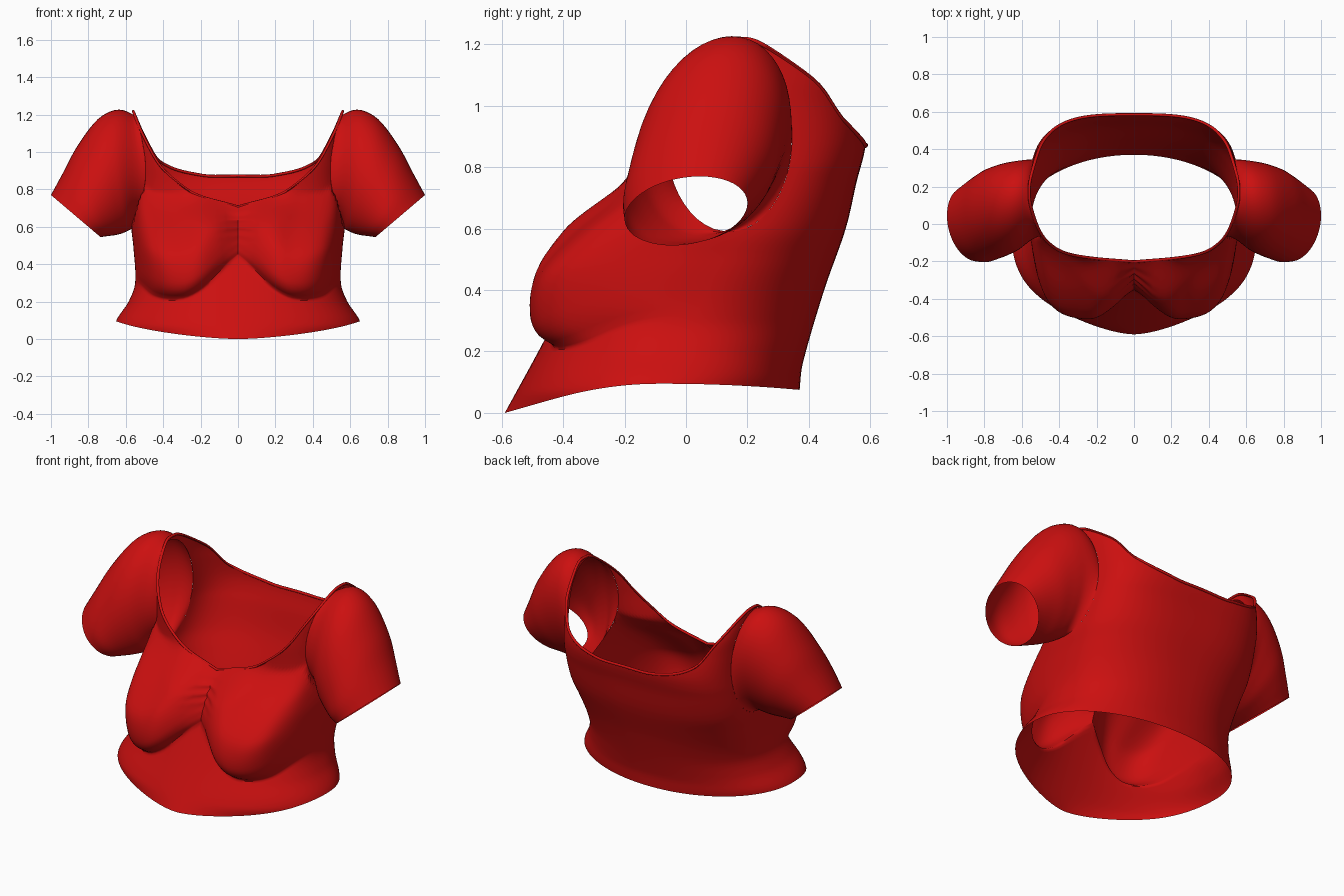
import bpy, bmesh, math

if "Cube" in bpy.data.objects:
    bpy.data.objects.remove(bpy.data.objects["Cube"], do_unlink=True)

red = bpy.data.materials.new("red_cloth")
red.use_nodes = True
red.diffuse_color = (0.6, 0.005, 0.005, 1)
red.node_tree.nodes["Principled BSDF"].inputs["Base Color"].default_value = red.diffuse_color


def curve(keys, t):
    """Smooth curve through (position, value) keys."""
    if t <= keys[0][0]:
        return keys[0][1]
    if t >= keys[-1][0]:
        return keys[-1][1]
    i = max(k for k in range(len(keys) - 1) if keys[k][0] <= t)

    def slope(k):
        a, b = keys[max(k - 1, 0)], keys[min(k + 1, len(keys) - 1)]
        return (b[1] - a[1]) / (b[0] - a[0])
    (t0, v0), (t1, v1) = keys[i], keys[i + 1]
    w = t1 - t0
    u = (t - t0) / w
    return (v0 * (1 + 2 * u) * (1 - u) ** 2 + slope(i) * w * u * (1 - u) ** 2
            + v1 * u * u * (3 - 2 * u) + slope(i + 1) * w * u * u * (u - 1))


# Torso outlines by height: front, back, half width and squareness
FRONT = [(0, -.59), (.22, -.47), (.45, -.35), (.72, -.2), (.95, -.195), (1.1, -.16), (1.23, -.02)]
BACK = [(.08, .37), (.16, .38), (.4, .45), (.6, .52), (.75, .555), (.88, .585), (1.0, .57), (1.1, .53), (1.23, .36)]
WIDTH = [(0, .67), (.1, .65), (.2, .585), (.3, .55), (.5, .56), (.6, .57), (.9, .55), (1.23, .56)]
SQUARE = [(0, 1.2), (.08, .97), (.4, .85), (.8, .65)]
# Neckline height by distance from the middle
NECK_FRONT = [(0, .715), (.2, .77), (.3, .83), (.42, .94), (.5, 1.09), (.55, 1.225)]
NECK_BACK = [(0, .88), (.2, .885), (.42, .96), (.5, 1.1), (.55, 1.225)]
# Bust: crease height and fullness across, depth above the crease
CREASE = [(0, .45), (.1, .36), (.2, .27), (.3, .22), (.45, .235), (.57, .32)]
FULL = [(0, .2), (.05, .45), (.1, .7), (.2, .95), (.28, 1), (.45, 1.2), (.52, .85), (.57, 0)]
DEPTH = [(0, .01), (.03, .07), (.08, .12), (.17, .16), (.25, .165), (.37, .12), (.48, .05), (.56, 0)]


def power(v, e):
    return math.copysign(abs(v) ** e, v)


def section(z):
    f, b = curve(FRONT, z), curve(BACK, z)
    return (f + b) / 2, (b - f) / 2, curve(WIDTH, z), curve(SQUARE, z)


CREASE_T = .3


def torso_point(a, t):
    s, c = math.sin(a), math.cos(a)
    hem = .095 - (.095 if c > 0 else .02) * c * c
    top = curve(NECK_FRONT if c > 0 else NECK_BACK, .55 * abs(s) ** .65)
    # one row of points runs along the crease under the bust
    fold = curve(CREASE, .57 * abs(s) ** .88 if c > 0 else .57)
    if t < CREASE_T:
        z = hem + (fold - hem) * t / CREASE_T
    else:
        z = fold + (top - fold) * (t - CREASE_T) / (1 - CREASE_T)
    mid, deep, wide, e = section(z)
    x, y = wide * power(s, e), mid - deep * power(c, e)
    if c > 0 and t >= CREASE_T:
        flat = min((top - z) / .18, 1)
        y -= curve(FULL, abs(x)) * curve(DEPTH, z - fold) * flat * (2 - flat)
        # small gathers between the cups
        gather = math.exp(-(x / .06) ** 2 - ((z - .6) / .07) ** 2)
        y -= .008 * gather * math.sin(z * 150)
    return x, y, z


ARM_Y, ARM_Z, ARM_RY, ARM_RZ = .14, .895, .205, .305


def in_armhole(p):
    return abs(p.x) > .3 and math.hypot((p.y - ARM_Y) / ARM_RY, (p.z - ARM_Z) / ARM_RZ) < 1


def finish(name, bm):
    mesh = bpy.data.meshes.new(name)
    bm.to_mesh(mesh)
    bm.free()
    mesh.materials.append(red)
    ob = bpy.data.objects.new(name, mesh)
    bpy.context.scene.collection.objects.link(ob)
    bpy.ops.object.select_all(action="DESELECT")
    ob.select_set(True)
    bpy.context.view_layer.objects.active = ob
    bpy.ops.object.shade_smooth_by_angle(angle=math.radians(50))
    return ob


def loft(rings):
    """Sheet through closed rings of points."""
    bm = bmesh.new()
    rows = [[bm.verts.new(p) for p in ring] for ring in rings]
    n = len(rows[0])
    for lo, hi in zip(rows, rows[1:]):
        for i in range(n):
            j = (i + 1) % n
            bm.faces.new((lo[i], lo[j], hi[j], hi[i]))
    return bm


# Puffed sleeves: top and bottom edge and y limits of each ring
TOP_X = list(enumerate([.56, .64, .75, .86, .935, 1.0]))
TOP_Z = list(enumerate([1.2, 1.228, 1.175, 1.03, .89, .77]))
LOW_X = list(enumerate([.56, .585, .62, .66, .70, .735]))
LOW_Z = list(enumerate([.59, .58, .565, .555, .55, .545]))
MIN_Y = list(enumerate([-.065, -.125, -.16, -.185, -.2, -.195]))
MAX_Y = list(enumerate([.345, .335, .32, .29, .245, .195]))


def sleeve_point(a, t):
    s, c = math.sin(a), math.cos(a)

    def across(low, high, k):
        lo, hi = curve(low, t), curve(high, t)
        return (lo + hi) / 2 + (hi - lo) / 2 * k
    x, z = across(LOW_X, TOP_X, s), across(LOW_Z, TOP_Z, s)
    y = across(MIN_Y, MAX_Y, c) + .045 * s
    # the first rings follow the bodice surface
    y0, z0 = ARM_Y + ARM_RY * c, ARM_Z + ARM_RZ * s
    mid, deep, wide, e = section(z0)
    v = min(abs((y0 - mid) / deep), .95)
    x0 = wide * (1 - v ** (2 / e)) ** (e / 2)
    u = min(t / 1.3, 1)
    w = (1 - u) ** 2
    return x + (x0 - x) * w, y + (y0 - y) * w, z + (z0 - z) * w


turns = [math.tau * i / 48 for i in range(48)]
sleeves = finish("sleeves", loft([[sleeve_point(a, r / 5) for a in turns] for r in range(26)]))
sleeves.modifiers.new("both_sides", "MIRROR").use_mirror_merge = False

# Bodice with open hem, neckline and armholes that meet the sleeves
COLS, ROWS = 128, 60
angles = [math.tau * i / COLS for i in range(COLS)]
bm = loft([[torso_point(a, r / ROWS) for a in angles] for r in range(ROWS + 1)])
bm.verts.index_update()
edge_verts = set(v for v in bm.verts if v.is_boundary)
holes = [f for f in bm.faces if in_armhole(f.calc_center_median())]
bmesh.ops.delete(bm, geom=holes, context="FACES")
for v in bm.verts:
    if v.is_boundary and v not in edge_verts:
        turn = math.atan2((v.co.z - ARM_Z) / ARM_RZ, (v.co.y - ARM_Y) / ARM_RY)
        x, y, z = sleeve_point(turn, 0)
        v.co = math.copysign(x, v.co.x), y, z
finish("bodice", bm)


# Fine rolled binding along the neckline
def binding(a, k, r=.008):
    x, y, z = torso_point(a, 1)
    turn = math.tau * k / 8
    out = r * math.cos(turn)
    return x + out * math.sin(a), y - out * math.cos(a), z + r * math.sin(turn) - r


finish("neck_binding", loft([[binding(math.tau * i / COLS, k) for k in range(8)]
                             for i in range(COLS, -1, -1)]))
